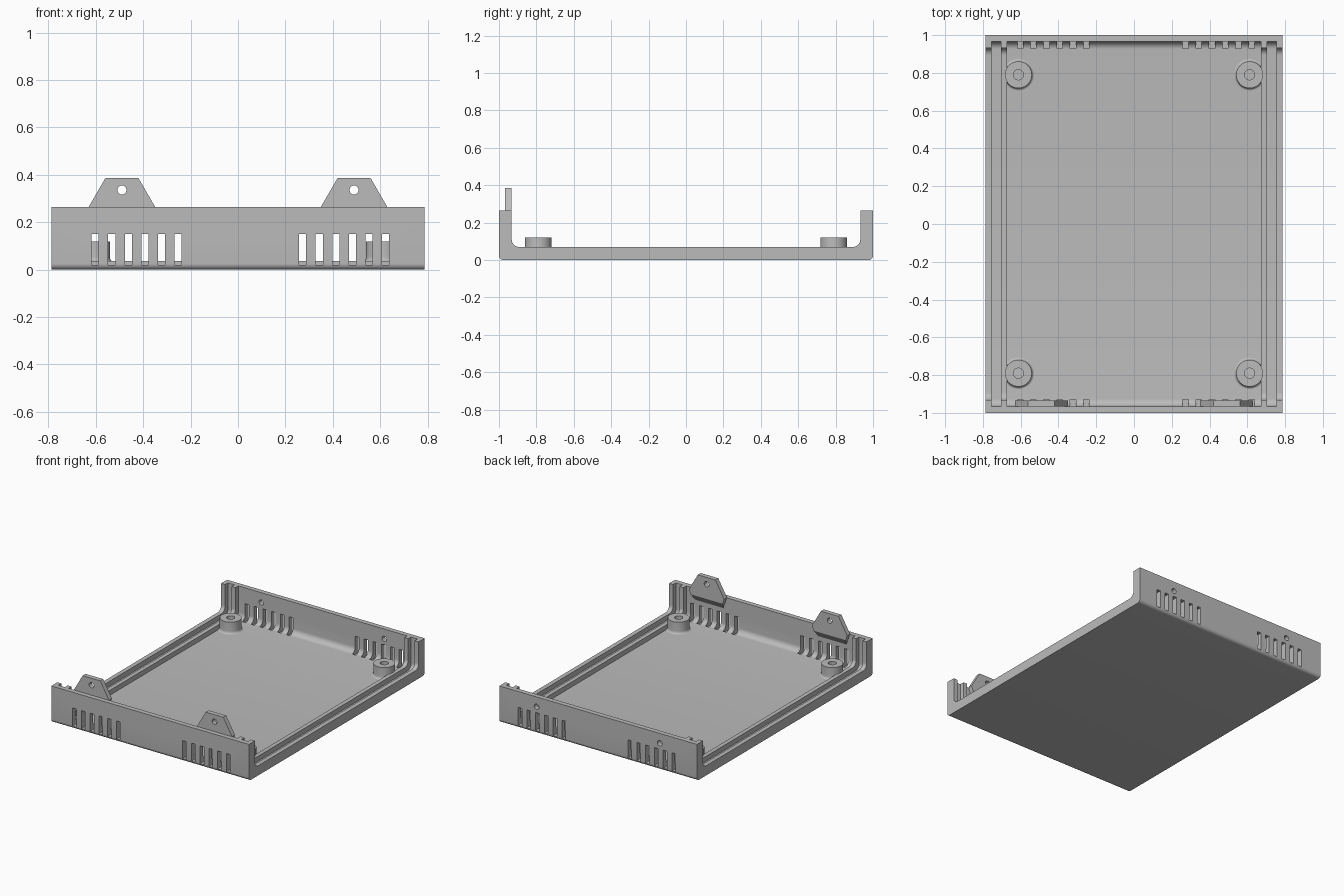
import bpy, bmesh, math
from mathutils import Matrix, Vector

cube = bpy.data.objects.get("Cube")
if cube:
    bpy.data.objects.remove(cube, do_unlink=True)

HALF_X, RIM = 0.787, 0.264
WALL, FLOOR = 0.965, 0.035      # inner wall position and floor height
RIB_WALL, RIB_FLOOR = 0.932, 0.07

grey = bpy.data.materials.new("grey plastic")
grey.use_nodes = True
grey.diffuse_color = (0.5, 0.5, 0.5, 1)
grey.node_tree.nodes["Principled BSDF"].inputs["Base Color"].default_value = (0.5, 0.5, 0.5, 1)


def add_object(name, bm):
    bmesh.ops.recalc_face_normals(bm, faces=bm.faces)
    mesh = bpy.data.meshes.new(name)
    bm.to_mesh(mesh)
    bm.free()
    mesh.materials.append(grey)
    obj = bpy.data.objects.new(name, mesh)
    bpy.context.collection.objects.link(obj)
    return obj


def activate(obj):
    bpy.ops.object.select_all(action="DESELECT")
    obj.select_set(True)
    bpy.context.view_layer.objects.active = obj


def smooth(obj):
    activate(obj)
    bpy.ops.object.shade_smooth_by_angle(angle=math.radians(30))


def cut(obj, cutter):
    cutter.hide_render = True
    mod = obj.modifiers.new("cut", "BOOLEAN")
    mod.operation, mod.solver, mod.object = "DIFFERENCE", "EXACT", cutter
    activate(obj)
    bpy.ops.object.modifier_apply(modifier=mod.name)
    bpy.data.objects.remove(cutter, do_unlink=True)


def loft(bm, ring_a, ring_b):
    """Closed solid between two matching outlines."""
    a = [bm.verts.new(p) for p in ring_a]
    b = [bm.verts.new(p) for p in ring_b]
    bm.faces.new(a)
    bm.faces.new(b[::-1])
    for i in range(len(a)):
        j = (i + 1) % len(a)
        bm.faces.new((a[i], b[i], b[j], a[j]))


def u_path(half, floor, radius, steps=8):
    """U-shaped path in y and z with rounded lower corners."""
    right = [(half, RIM)]
    for i in range(steps + 1):
        t = math.pi / 2 * i / steps
        right.append((half - radius + radius * math.cos(t),
                      floor + radius - radius * math.sin(t)))
    return right + [(-y, z) for y, z in reversed(right)]


def channel(name, outer, inner, x0, x1):
    outline = outer + inner[::-1]
    bm = bmesh.new()
    loft(bm, [(x0, y, z) for y, z in outline], [(x1, y, z) for y, z in outline])
    return add_object(name, bm)


def add_box(bm, lo, hi):
    lo, hi = Vector(lo), Vector(hi)
    size = hi - lo
    bmesh.ops.create_cube(bm, size=1, matrix=Matrix.Translation((lo + hi) / 2)
                          @ Matrix.Diagonal((*size, 1)))


def add_pin(bm, x, y, z):
    bmesh.ops.create_cone(bm, cap_ends=True, segments=24, radius1=0.019, radius2=0.019,
                          depth=0.15, matrix=Matrix.Translation((x, y, z))
                          @ Matrix.Rotation(math.pi / 2, 4, "X"))


# Tray: floor with a front and a back wall
outer = u_path(1.0, 0.0, 0.025)
inner = u_path(WALL, FLOOR, 0.04)
ribbed = u_path(RIB_WALL, RIB_FLOOR, 0.04)
tray = channel("tray", outer, inner, -HALF_X, HALF_X)

# Vent slots in both walls and screw holes in the back wall
bm = bmesh.new()
for start in (-0.603, 0.273):
    for i in range(6):
        x = start + 0.07 * i
        for y0, y1 in ((-1.05, -0.93), (0.93, 1.05)):
            add_box(bm, (x - 0.015, y0, 0.02), (x + 0.015, y1, 0.15))
for x in (-0.49, 0.49):
    add_pin(bm, x, 0.98, 0.193)
cut(tray, add_object("tray_cutter", bm))
smooth(tray)

# Paired ribs that form a panel groove at each open end
for side, s in (("left", 1), ("right", -1)):
    for part, x0, x1 in (("outer", 0.755, HALF_X), ("inner", 0.673, 0.703)):
        smooth(channel(f"{side}_{part}_rib", inner, ribbed, s * x0, s * x1))

# Screw tabs standing on the inside of the front wall
for side, s in (("left", 1), ("right", -1)):
    def ring(y, low_x, low_z):
        half = [(0.07, 0.386), (0.14, 0.265), (low_x, low_z)]
        pts = half + [(-x, z) for x, z in reversed(half)]
        return [(s * 0.49 + x, y, z) for x, z in pts]
    bm = bmesh.new()
    loft(bm, ring(-0.967, 0.11, 0.18), ring(-0.934, 0.1276, 0.23))
    tab = add_object(f"{side}_screw_tab", bm)
    bm = bmesh.new()
    add_pin(bm, s * 0.49, -0.95, 0.336)
    cut(tab, add_object("tab_cutter", bm))
    smooth(tab)

# Hollow screw posts with a flared foot
profile = [(0.027, 0.034), (0.027, 0.119), (0.071, 0.119)]
for i in range(6):
    t = math.pi / 2 * i / 5
    profile.append((0.083 - 0.012 * math.cos(t), 0.055 - 0.02 * math.sin(t)))
for x in (-0.612, 0.612):
    for y in (-0.79, 0.79):
        bm = bmesh.new()
        verts = [bm.verts.new((r, 0, z)) for r, z in profile]
        edges = [bm.edges.new(pair) for pair in zip(verts, verts[1:])]
        bmesh.ops.spin(bm, geom=verts + edges, cent=(0, 0, 0), axis=(0, 0, 1),
                       angle=math.tau, steps=40)
        bmesh.ops.remove_doubles(bm, verts=bm.verts, dist=0.0001)
        name = ("front" if y < 0 else "back") + ("_left" if x > 0 else "_right") + "_screw_post"
        post = add_object(name, bm)
        post.location = (x, y, 0)
        smooth(post)
